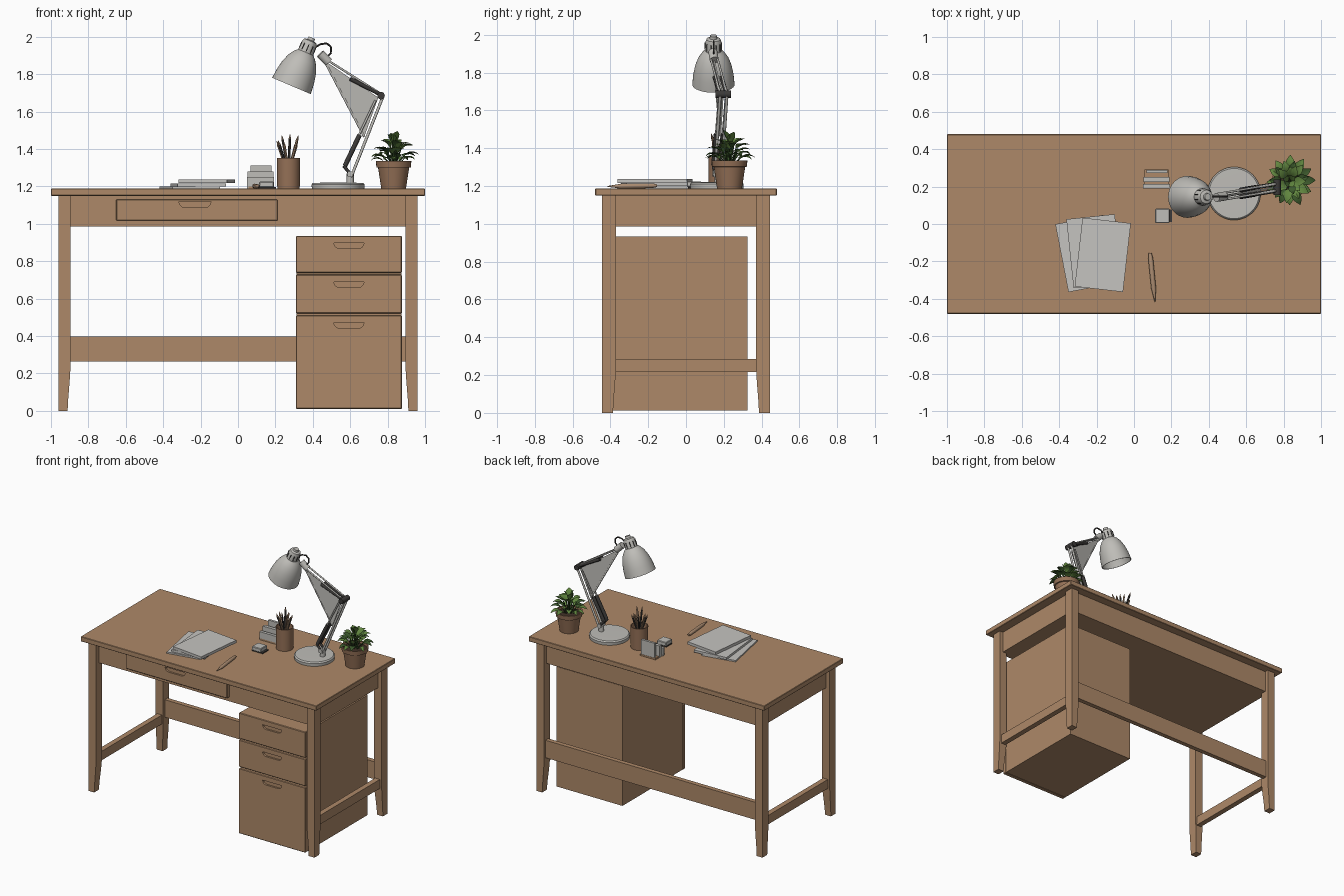
import bpy, bmesh, math, random
from mathutils import Vector, Matrix

if "Cube" in bpy.data.objects:
    bpy.data.objects.remove(bpy.data.objects["Cube"])

random.seed(4)


def material(name, r, g, b):
    m = bpy.data.materials.new(name)
    m.diffuse_color = (r, g, b, 1)
    m.use_nodes = True
    m.node_tree.nodes["Principled BSDF"].inputs["Base Color"].default_value = m.diffuse_color
    return m


WOOD = material("wood", 0.42, 0.25, 0.14)
CLAY = material("clay", 0.30, 0.165, 0.095)
GREY = material("light_grey", 0.52, 0.51, 0.48)
PAPER = material("paper", 0.56, 0.55, 0.53)
DARK = material("dark_metal", 0.045, 0.042, 0.04)
PENCIL = material("pencil_wood", 0.42, 0.27, 0.17)
SOIL = material("soil", 0.05, 0.03, 0.02)
LEAF = material("leaf_green", 0.12, 0.24, 0.05)
LEAF_DARK = material("deep_leaf_green", 0.045, 0.10, 0.025)


def finish(name, bm, mats, smooth=False):
    bmesh.ops.remove_doubles(bm, verts=bm.verts, dist=1e-5)
    bmesh.ops.recalc_face_normals(bm, faces=bm.faces)
    me = bpy.data.meshes.new(name)
    bm.to_mesh(me)
    bm.free()
    for m in mats:
        me.materials.append(m)
    ob = bpy.data.objects.new(name, me)
    bpy.context.collection.objects.link(ob)
    bpy.ops.object.select_all(action='DESELECT')
    ob.select_set(True)
    bpy.context.view_layer.objects.active = ob
    if smooth:
        bpy.ops.object.shade_smooth_by_angle(angle=math.radians(40))
    return ob


def box(name, x, y, z, mat, bevel=0.0, rot=0.0):
    """Box from (min, max) pairs, turned about its own vertical axis."""
    bm = bmesh.new()
    size = [b - a for a, b in (x, y, z)]
    mid = [(a + b) / 2 for a, b in (x, y, z)]
    mtx = Matrix.Translation(mid) @ Matrix.Rotation(rot, 4, 'Z') @ Matrix.Diagonal((*size, 1))
    bmesh.ops.create_cube(bm, size=1, matrix=mtx)
    if bevel:
        bmesh.ops.bevel(bm, geom=bm.edges[:], offset=bevel, segments=1, affect='EDGES')
    return finish(name, bm, [mat])


def loft(name, rings, mat, smooth=False, cap=False):
    bm = bmesh.new()
    loops = [[bm.verts.new(p) for p in ring] for ring in rings]
    n = len(loops[0])
    for a, b in zip(loops, loops[1:]):
        for i in range(n):
            bm.faces.new((a[i], a[(i + 1) % n], b[(i + 1) % n], b[i]))
    if cap:
        bm.faces.new(loops[0])
        bm.faces.new(loops[-1])
    return finish(name, bm, [mat], smooth)


def lathe(name, origin, axis, profile, mat, sides=32):
    """Turned part: profile is (radius, distance along axis)."""
    q = Vector(axis).to_track_quat('Z', 'Y')
    rings = []
    for r, d in profile:
        rings.append([Vector(origin) + q @ Vector((r * math.cos(t), r * math.sin(t), d))
                      for t in [2 * math.pi * i / sides for i in range(sides)]])
    return loft(name, rings, mat, True)


def rod(name, a, b, r, mat, sides=10, tip=None):
    d = Vector(b) - Vector(a)
    end = r if tip is None else tip
    return lathe(name, a, d, [(0, 0), (r, 0), (end, d.length), (0, d.length)], mat, sides)


def prism(name, pts, y0, y1, mat):
    """Outline in the x-z plane pushed along y."""
    return loft(name, [[(x, y, z) for x, z in pts] for y in (y0, y1)], mat, cap=True)


def drawer(name, x, y, z, grip):
    """Drawer front with a recessed finger grip: flat top, rounded lower corners."""
    front = box(name, x, y, z, WOOD, 0.004)
    gx0, gx1, gz0, gz1 = grip
    h = gz1 - gz0
    arc = [math.pi / 2 * i / 6 for i in range(7)]
    pts = [(gx0 + h - h * math.cos(t), gz1 - h * math.sin(t)) for t in arc]
    pts += [(gx1 - h + h * math.sin(t), gz1 - h * math.cos(t)) for t in arc]
    cutter = prism("grip_cutter", pts, y[0] - 0.03, y[0] + 0.014, WOOD)
    mod = front.modifiers.new("grip", 'BOOLEAN')
    mod.object, mod.operation, mod.solver = cutter, 'DIFFERENCE', 'EXACT'
    bpy.context.view_layer.objects.active = front
    bpy.ops.object.modifier_apply(modifier=mod.name)
    bpy.data.objects.remove(cutter)


# Desk top and apron
box("desk_top", (-1, 1), (-0.48, 0.48), (1.15, 1.188), WOOD, 0.003)
box("apron", (-0.93, 0.93), (-0.405, 0.415), (0.985, 1.15), WOOD)

# Legs, tapering on their inner sides near the floor
for sx, xn in ((-1, "left"), (1, "right")):
    for sy, yn in ((-1, "front"), (1, "back")):
        rings = []
        for z, t in ((0, 0.016), (0.06, 0.013), (0.16, 0.005), (0.24, 0), (1.15, 0)):
            xi, yi = 0.895 + t, 0.37 + t
            rings.append([(sx * px, sy * py, z) for px, py in
                          ((xi, yi), (0.96, yi), (0.96, 0.443), (xi, 0.443))])
        loft(f"{yn}_{xn}_leg", rings, WOOD, cap=True)
    xs = sorted((sx * 0.905, sx * 0.945))
    box(f"{xn}_rail", xs, (-0.375, 0.375), (0.217, 0.286), WOOD)
box("back_rail", (-0.9, 0.9), (0.39, 0.425), (0.264, 0.398), WOOD)

# Wide drawer under the top
drawer("desk_drawer", (-0.652, 0.212), (-0.434, -0.40), (1.017, 1.13),
       (-0.315, -0.145, 1.087, 1.119))

# Drawer cabinet
box("cabinet", (0.312, 0.874), (-0.405, 0.325), (0.012, 0.932), WOOD)
for i, (z0, z1) in enumerate(((0.738, 0.936), (0.521, 0.728), (0.01, 0.51))):
    drawer(f"cabinet_drawer_{i + 1}", (0.31, 0.876), (-0.434, -0.40), (z0, z1),
           (0.513, 0.673, z1 - 0.068, z1 - 0.038))

# Papers
for i, (cx, cy, z0, z1, a) in enumerate(((-0.258, -0.158, 1.188, 1.199, 11),
                                         (-0.213, -0.145, 1.199, 1.216, 6),
                                         (-0.167, -0.165, 1.217, 1.238, -6.5))):
    box(f"paper_stack_{i + 1}", (cx - 0.13, cx + 0.13), (cy - 0.185, cy + 0.185),
        (z0, z1), PAPER, rot=math.radians(a))

# Pen
pa, pb = Vector((0.086, -0.155, 1.202)), Vector((0.112, -0.415, 1.198))
lathe("pen", pa, pb - pa, [(0, 0), (0.008, 0), (0.013, 0.03), (0.013, 0.19), (0.006, 0.235),
                           (0.002, 0.262), (0, 0.262)], PENCIL, 12)

# Card holder with stepped slabs, and a small sharpener
box("card_holder_base", (0.055, 0.185), (0.19, 0.292), (1.188, 1.2), WOOD)
for i, (x0, x1, y0, y1, z) in enumerate(((0.048, 0.192, 0.19, 0.213, 1.25),
                                         (0.052, 0.19, 0.225, 0.25, 1.28),
                                         (0.066, 0.178, 0.272, 0.29, 1.312))):
    box(f"card_slab_{i + 1}", (x0, x1), (y0, y1), (1.19, z), GREY)
box("sharpener", (0.113, 0.19), (0.005, 0.082), (1.195, 1.225), GREY, 0.004)
box("sharpener_base", (0.113, 0.203), (0.01, 0.078), (1.188, 1.196), DARK)

# Pencil cup and pencils
cup = Vector((0.27, 0.18, 1.188))
lathe("pencil_cup", cup, (0, 0, 1), [(0, 0), (0.06, 0), (0.062, 0.165), (0.055, 0.165),
                                     (0.053, 0.015), (0, 0.015)], CLAY)
for i in range(9):
    t = 2 * math.pi * i / 9
    out = Vector((math.cos(t), math.sin(t), 0))
    a = cup - out * 0.02 + Vector((0, 0, 0.02))
    b = cup + out * random.uniform(0.035, 0.065) + Vector((0, 0, random.uniform(0.22, 0.27)))
    tip = b + (b - a).normalized() * 0.025
    rod(f"pencil_{i + 1}", a, b, 0.007, DARK if i % 2 else PENCIL, 6)
    rod(f"pencil_tip_{i + 1}", b, tip, 0.007, PENCIL, 6, 0.001)

# Lamp base and post
lathe("lamp_base", (0.535, 0.163, 1.188), (0, 0, 1),
      [(0, 0), (0.14, 0), (0.142, 0.022), (0.134, 0.031), (0, 0.033)], GREY, 48)
rod("lamp_post", (0.6, 0.169, 1.215), (0.6, 0.169, 1.27), 0.019, GREY, 16)


def arm(x, z, side=0.0):
    """Point on the lamp's slightly turned arm plane."""
    return Vector((x, 0.14 + 0.17 * (x - 0.43) + side, z))


# Lamp arms, springs and the thin brace plate
for s, n in ((-0.018, "near"), (0.018, "far")):
    rod(f"{n}_lower_bar_inner", arm(0.568, 1.31, s), arm(0.735, 1.66, s), 0.006, GREY)
    rod(f"{n}_lower_bar_outer", arm(0.605, 1.25, s), arm(0.775, 1.68, s), 0.008, GREY)
    rod(f"{n}_lower_spring", arm(0.572, 1.31, s), arm(0.65, 1.475, s), 0.013, DARK)
    rod(f"{n}_upper_spring", arm(0.60, 1.775, s), arm(0.765, 1.69, s), 0.011, DARK)
    rod(f"{n}_upper_bar", arm(0.47, 1.88, s), arm(0.78, 1.685, s), 0.006, GREY)
    rod(f"{n}_link", arm(0.565, 1.31, s), arm(0.61, 1.255, s), 0.009, DARK)
loft("brace_plate", [[arm(x, z, s) for x, z in ((0.46, 1.875), (0.675, 1.465), (0.75, 1.675))]
                     for s in (-0.004, 0.004)], GREY, cap=True)
rod("brace_edge", arm(0.46, 1.875), arm(0.675, 1.465), 0.006, GREY)
rod("elbow_pin", arm(0.765, 1.685, -0.042), arm(0.765, 1.685, 0.042), 0.02, DARK, 16)
rod("lower_pin", arm(0.6, 1.265, -0.03), arm(0.6, 1.265, 0.03), 0.016, GREY, 16)
rod("head_joint", arm(0.44, 1.91), arm(0.485, 1.865), 0.024, GREY, 16)

# Lamp shade with a hollow bell and ribbed cap
tip, down = Vector((0.395, 0.145, 1.995)), Vector((-0.39, 0, -0.92))
lathe("lamp_shade", tip, down,
      [(0, 0.0), (0.018, 0.0), (0.02, 0.015), (0.036, 0.02), (0.042, 0.035), (0.044, 0.085),
       (0.06, 0.10), (0.08, 0.13), (0.097, 0.175), (0.107, 0.225), (0.112, 0.28),
       (0.107, 0.28), (0.10, 0.225), (0.088, 0.175), (0.07, 0.13), (0, 0.10)], GREY, 40)
lathe("bulb", tip, down, [(0, 0.10), (0.02, 0.10), (0.035, 0.17), (0.03, 0.205), (0, 0.22)], PAPER, 20)
q = down.to_track_quat('Z', 'Y')
for i in range(10):
    t = 2 * math.pi * i / 10
    p = [tip + q @ Vector((0.043 * math.cos(t), 0.043 * math.sin(t), d)) for d in (0.04, 0.08)]
    rod(f"cap_vent_{i + 1}", p[0], p[1], 0.003, DARK, 6)

# Curved bracket from the cap to the head joint
hook = [(0.415, 1.945), (0.44, 1.96), (0.475, 1.965), (0.498, 1.945), (0.498, 1.915), (0.47, 1.885)]
for i, (a, b) in enumerate(zip(hook, hook[1:])):
    rod(f"bracket_{i + 1}", (a[0], 0.147, a[1]), (b[0], 0.147, b[1]), 0.005, DARK, 8)

# Plant pot and soil
pot = Vector((0.832, 0.23, 1.188))
lathe("plant_pot", pot, (0, 0, 1),
      [(0, 0), (0.066, 0), (0.083, 0.112), (0.092, 0.114), (0.095, 0.148), (0.086, 0.148),
       (0.082, 0.12), (0, 0.12)], CLAY)
lathe("soil", pot, (0, 0, 1), [(0.083, 0.13), (0.04, 0.136), (0, 0.138)], SOIL)

# Leaves: arching folded blades in rings
bm = bmesh.new()
for count, r0, z0, length, pitch, droop in ((12, 0.055, 0.165, 0.085, 35, 80),
                                            (11, 0.042, 0.20, 0.082, 45, 70),
                                            (8, 0.022, 0.225, 0.075, 55, 55),
                                            (4, 0.006, 0.235, 0.065, 75, 30)):
    for i in range(count):
        a = 2 * math.pi * (i + random.uniform(-0.3, 0.3)) / count + count
        out, side = Vector((math.cos(a), math.sin(a), 0)), Vector((-math.sin(a), math.cos(a), 0))
        p = pot + out * r0 + Vector((0, 0, z0 + random.uniform(-0.02, 0.015)))
        size, rows = random.uniform(0.85, 1.1), []
        rod("stem", pot + out * r0 * 0.3 + Vector((0, 0, 0.13)), p, 0.003, LEAF_DARK, 5)
        for k, w in enumerate((0.003, 0.017, 0.024, 0.021, 0.012, 0.001)):
            lift = Vector((0, 0, w * 0.35))
            rows.append([bm.verts.new(v) for v in
                         (p - side * w * size + lift, p, p + side * w * size + lift)])
            ang = math.radians(pitch - droop * k / 5)
            p = p + (out * math.cos(ang) + Vector((0, 0, math.sin(ang)))) * length * size / 5
        shade = 1 if random.random() < 0.3 else 0
        for u, v in zip(rows, rows[1:]):
            for j in (0, 1):
                bm.faces.new((u[j], u[j + 1], v[j + 1], v[j])).material_index = shade
finish("leaves", bm, [LEAF, LEAF_DARK], True)
